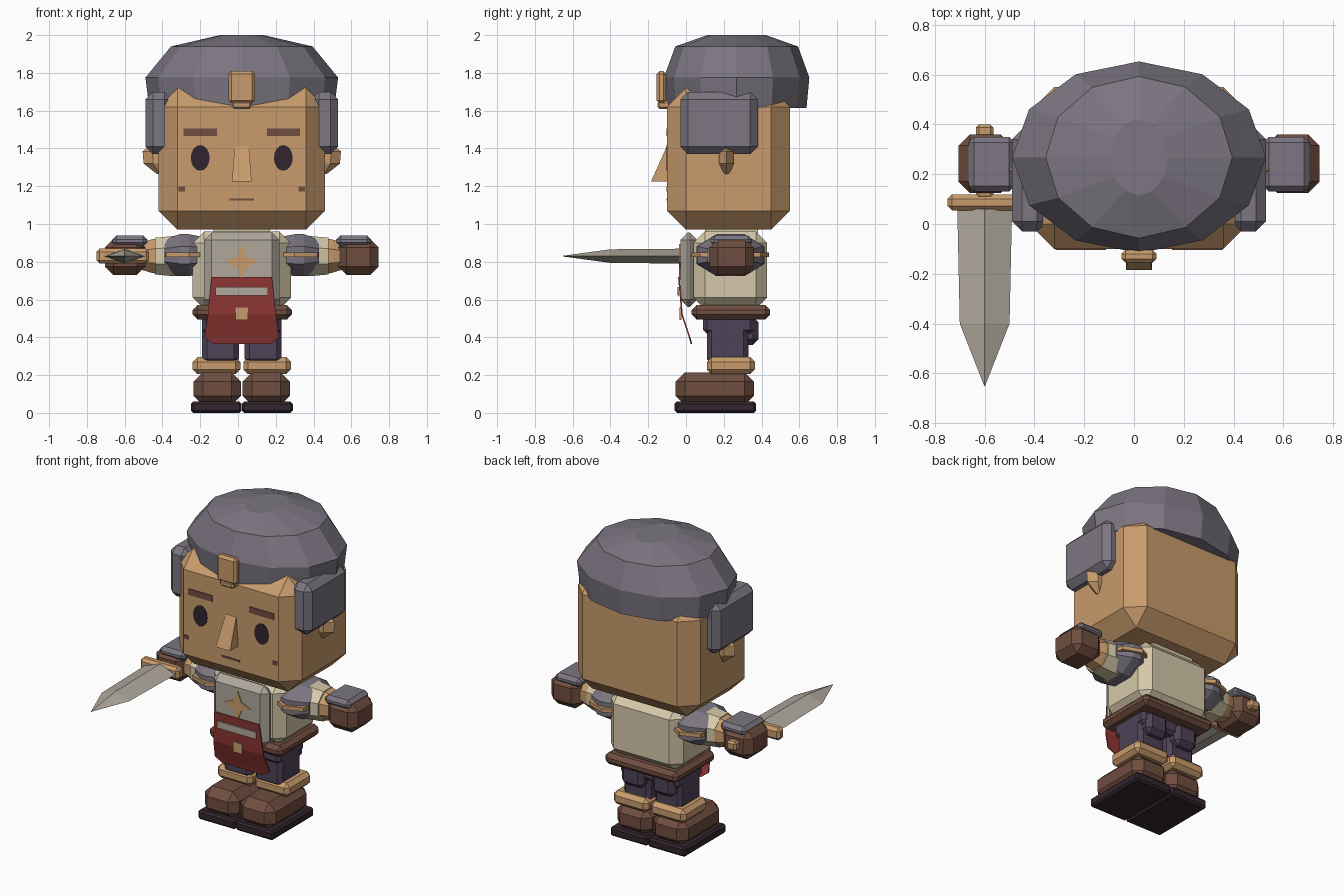
import bpy, bmesh
from math import sin, cos, pi
from mathutils import Vector

cube = bpy.data.objects.get("Cube")
if cube:
    bpy.data.objects.remove(cube)

CX = 0.02  # symmetry plane of the figure


def material(name, r, g, b):
    m = bpy.data.materials.new(name)
    m.use_nodes = True
    m.diffuse_color = (r, g, b, 1)
    m.node_tree.nodes["Principled BSDF"].inputs["Base Color"].default_value = (r, g, b, 1)
    return m


SKIN = material("warm tan", .58, .33, .15)
STEEL = material("dull steel", .20, .18, .22)
CLOTH = material("beige cloth", .67, .58, .40)
PLATE = material("pale metal", .43, .39, .33)
LEATHER = material("brown leather", .16, .075, .05)
RED = material("red cloth", .29, .04, .035)
PURPLE = material("purple trousers", .075, .055, .095)
DARK = material("dark plum", .032, .018, .026)


def finish(name, bm, mat):
    bmesh.ops.recalc_face_normals(bm, faces=bm.faces)
    me = bpy.data.meshes.new(name)
    bm.to_mesh(me)
    bm.free()
    me.materials.append(mat)
    ob = bpy.data.objects.new(name, me)
    bpy.context.scene.collection.objects.link(ob)
    return ob


def box(name, mat, x, y, z, bevel=0.0):
    """Chamfered box from three (low, high) ranges."""
    bm = bmesh.new()
    bmesh.ops.create_cube(bm, size=1)
    for v in bm.verts:
        v.co = Vector([a + (b - a) * (c + .5) for (a, b), c in zip((x, y, z), v.co)])
    if bevel:
        bmesh.ops.bevel(bm, geom=bm.edges[:], offset=bevel, segments=1, affect='EDGES')
    return finish(name, bm, mat)


def loft(name, mat, rings):
    """Skin a list of equal-length point rings and cap both ends."""
    bm = bmesh.new()
    loops = [[bm.verts.new(p) for p in ring] for ring in rings]
    n = len(loops[0])
    for a, b in zip(loops, loops[1:]):
        for i in range(n):
            j = (i + 1) % n
            bm.faces.new((a[i], a[j], b[j], b[i]))
    bm.faces.new(loops[0])
    bm.faces.new(loops[-1])
    return finish(name, bm, mat)


def slab(name, mat, outline, y, thick=.006):
    """Thin plate facing the front, from (x, z) points."""
    return loft(name, mat, [[(px, y + d, pz) for px, pz in outline] for d in (0, thick)])


def rect(x, z, w, h):
    return [(x - w / 2, z - h / 2), (x + w / 2, z - h / 2),
            (x + w / 2, z + h / 2), (x - w / 2, z + h / 2)]


def oval(n, a, b, turn=0.0):
    return [(a * cos(2 * pi * (i + turn) / n), b * sin(2 * pi * (i + turn) / n)) for i in range(n)]


def limb(name, mat, s, y, z, sections):
    """Eight-sided limb along x; sections hold (offset, radius y, radius z)."""
    return loft(name, mat, [[(CX + s * u, y + p, z + q) for p, q in oval(8, a, b, .5)]
                            for u, a, b in sections])


def side(s, a, b):
    return tuple(sorted((CX + s * a, CX + s * b)))


# Head and face
box("head", SKIN, (-.42, .46), (-.10, .55), (.97, 1.72), .10)
loft("nose", SKIN, [[(CX - w, -.09, z), (CX + w, -.09, z), (CX + w, y, z), (CX - w, y, z)]
                    for w, y, z in ((.052, -.185, 1.225), (.038, -.102, 1.41))])
slab("mouth", LEATHER, rect(CX, 1.13, .13, .012), -.104)

# Cap with its front badge
loft("cap", STEEL, [[(CX + p, .268 + q, z) for p, q in oval(12, a, b)]
                    for z, a, b in ((1.615, .49, .37), (1.775, .51, .385),
                                    (1.94, .375, .325), (2.0, .115, .155))])
box("cap_badge", SKIN, (-.05, .09), (-.155, -.105), (1.64, 1.81), .015)
box("cap_badge_foot", SKIN, (-.03, .07), (-.15, -.06), (1.61, 1.65), .01)

# Torso, chest plate and belt
box("neck", CLOTH, (-.13, .17), (.10, .38), (.92, .99))
box("torso", CLOTH, (-.24, .28), (.04, .43), (.55, .96), .06)
box("chest_plate", PLATE, (-.18, .22), (-.03, .06), (.56, .955), .04)
box("belt", LEATHER, (-.24, .285), (.03, .445), (.495, .57), .025)
star = [(CX + r * sin(i * pi / 4), .80 + r * cos(i * pi / 4))
        for i, r in enumerate((.095, .04) * 4)]
slab("chest_star", SKIN, star, -.036)

# Hanging apron with a bar and a buckle
apron = [[(CX - w, y, z), (CX + w, y, z), (CX + w, y + .008, z), (CX - w, y + .008, z)]
         for w, y, z in ((.16, -.042, .72), (.18, -.025, .52), (.197, .015, .40), (.15, .025, .365))]
loft("apron", RED, apron)
slab("apron_bar", PLATE, rect(CX, .645, .28, .045), -.046, .009)
slab("apron_buckle", SKIN, rect(CX, .525, .065, .065), -.034, .009)

# Hips
box("hips", PURPLE, (-.19, .23), (.09, .36), (.42, .53), .02)

# Parts found on both sides
for s, tag in ((1, "left"), (-1, "right")):
    # Face details
    slab(tag + "_eye", DARK, [(CX + s * .22 + p, 1.35 + q) for p, q in oval(16, .05, .068)], -.104)
    slab(tag + "_eyebrow", LEATHER, rect(CX + s * .22, 1.485, .175, .04), -.104)
    slab(tag + "_cheek_mark", LEATHER, rect(CX + s * .318, 1.185, .035, .025), -.104)
    loft(tag + "_ear", SKIN, [[(CX + s * (.42 + p), .215 + q, z) for p, q in oval(6, a, b)]
                              for z, a, b in ((1.265, .03, .015), (1.32, .10, .045),
                                              (1.385, .105, .045), (1.42, .06, .02))])
    box(tag + "_ear_flap", STEEL, side(s, .37, .51), (-.03, .38), (1.37, 1.70), .04)

    # Arm
    limb(tag + "_sleeve", CLOTH, s, .235, .83, ((.20, .12, .10), (.36, .13, .115), (.46, .11, .105)))
    limb(tag + "_forearm", SKIN, s, .24, .83, ((.43, .11, .105), (.48, .10, .095), (.54, .08, .075)))
    limb(tag + "_shoulder_guard", STEEL, s, .235, .835,
         ((.18, .14, .10), (.28, .195, .12), (.33, .19, .12), (.41, .13, .09)))
    band = [(.18, -.15), (.28, -.205), (.40, -.16), (.43, 0),
            (.40, .16), (.28, .205), (.18, .15)]
    loft(tag + "_shoulder_trim", SKIN, [[(CX + s * u, .235 + v, z) for u, v in band]
                                        for z in (.825, .85)])
    box(tag + "_glove", LEATHER, side(s, .51, .725), (.125, .36), (.73, .92), .045)
    box(tag + "_glove_plate", STEEL, side(s, .50, .685), (.13, .35), (.88, .94), .022)

    # Leg and boot
    box(tag + "_leg", PURPLE, side(s, .015, .21), (.11, .33), (.26, .50), .025)
    box(tag + "_trouser_flap", PURPLE, side(s, .03, .19), (.28, .385), (.36, .51), .03)
    box(tag + "_boot_cuff", SKIN, side(s, .008, .26), (.11, .365), (.205, .295), .025)
    box(tag + "_boot", LEATHER, side(s, .004, .255), (-.055, .36), (.04, .215), .05)
    box(tag + "_sole", DARK, side(s, .001, .27), (-.06, .37), (0, .06), .012)

# Sword held forward in the right hand
SX, SZ = -.60, .83
box("sword_guard", SKIN, (-.75, -.47), (.055, .118), (.79, .87), .018)
box("sword_grip", SKIN, (SX - .035, SX + .035), (.10, .40), (.80, .86), .012)
loft("sword_blade", PLATE, [[(SX + p, y, SZ + q) for p, q in oval(4, w, h)]
                            for y, w, h in ((.06, .11, .04), (-.40, .10, .036), (-.65, .002, .002))])
